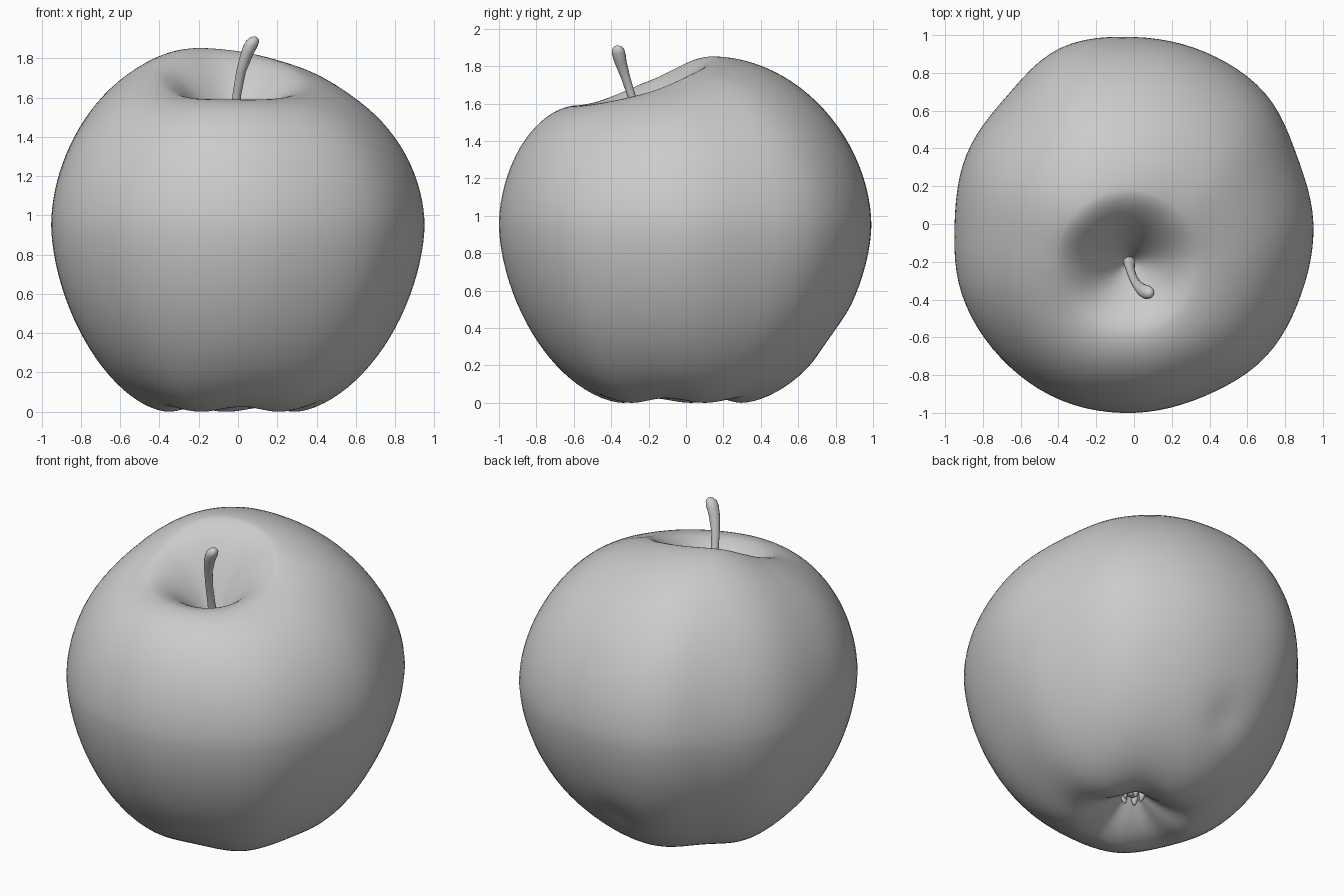
import bpy
import bmesh
from math import sin, cos, pi, exp
from mathutils import Vector

cube = bpy.data.objects.get("Cube")
if cube:
    bpy.data.objects.remove(cube, do_unlink=True)

grey = bpy.data.materials.new("light grey")
grey.use_nodes = True
colour = (0.6, 0.6, 0.6, 1)
grey.diffuse_color = colour
grey.node_tree.nodes["Principled BSDF"].inputs["Base Color"].default_value = colour


def cyclic(values, angle):
    """Smooth closed interpolation of evenly spaced values round a circle."""
    n = len(values)
    x = angle / (2 * pi) * n
    i = int(x)
    f = x - i
    a, b, c, d = (values[(i + k) % n] for k in (-1, 0, 1, 2))
    return b + f * ((c - a) + f * ((2 * a - 5 * b + 4 * c - d) + f * (3 * (b - c) + d - a))) / 2


def loft(name, rings, first, last):
    """Skin rings of points and close both ends with a fan."""
    bm = bmesh.new()
    loops = [[bm.verts.new(p) for p in ring] for ring in rings]
    n = len(loops[0])
    for low, high in zip(loops, loops[1:]):
        for i in range(n):
            j = (i + 1) % n
            bm.faces.new((low[i], low[j], high[j], high[i]))
    for loop, tip in ((loops[0], first), (loops[-1], last)):
        pole = bm.verts.new(tip)
        for i in range(n):
            bm.faces.new((loop[i], loop[(i + 1) % n], pole))
    bmesh.ops.recalc_face_normals(bm, faces=bm.faces)
    for face in bm.faces:
        face.smooth = True
    mesh = bpy.data.meshes.new(name)
    bm.to_mesh(mesh)
    bm.free()
    mesh.materials.append(grey)
    obj = bpy.data.objects.new(name, mesh)
    bpy.context.collection.objects.link(obj)
    return obj


def tube(name, path, sides=16):
    """Round stalk through (x, y, z, radius) points."""
    rings = [[Vector((x + r * cos(2 * pi * k / sides), y + r * sin(2 * pi * k / sides), z))
              for k in range(sides)] for x, y, z, r in path]
    return loft(name, rings, Vector(path[0][:3]), Vector(path[-1][:3]))


# Lopsided waist outline and shoulder heights, counter-clockwise from +x
waist = [.95, .935, .98, .985, .99, 1.01, .955, .96, .95, .985, 1, 1.01, 1, .985, .99, .96]
shoulder = [1.66, 1.77, 1.84, 1.84, 1.72, 1.61, 1.59, 1.6]
waist_z = .95
top_pit = Vector((-.03, -.2, 1.28))
base_pit = Vector((-.02, -.04, .22))
dents = [(Vector((.62, -.48, .21)), .05, .015), (Vector((-.05, .79, .33)), .12, .025)]


def flank(angle, t, pit, rim_radius, rim_z, power):
    """Bulging curve from the waist (t=0) to a rim (t=1), then into its pit (t=2)."""
    out = Vector((cos(angle), sin(angle), 0))
    rim = Vector((pit.x, pit.y, 0)) + out * rim_radius
    if t <= 1:
        c, s = cos(t * pi / 2), sin(t * pi / 2)
        p = rim.lerp(out * cyclic(waist, angle), max(c, 0) ** (2 / power))
        p.z = waist_z + (rim_z - waist_z) * s ** (2 / power)
    else:
        u = t - 1
        p = Vector((pit.x, pit.y, 0)).lerp(rim, 1 - u)
        p.z = rim_z + (pit.z - rim_z) * u ** 1.8
    for spot, size, depth in dents:
        p -= out * depth * exp(-((p - spot).length / size) ** 2)
    return p


# Fruit body, from the lower pit up over the waist to the upper pit
segments, steps = 96, 24
angles = [2 * pi * k / segments for k in range(segments)]
rings = []
for i in range(2 * steps - 1, 0, -1):
    rings.append([flank(a, i / steps, base_pit, .34, .012 + .012 * cos(5 * a + 1), 1.72)
                  for a in angles])
for i in range(2 * steps):
    rings.append([flank(a, i / steps, top_pit, .38, cyclic(shoulder, a), 1.87)
                  for a in angles])
loft("fruit_body", rings, base_pit, top_pit)

# Stem, flared at the root and swollen at the tip
tube("stem", [(-.03, -.19, 1.27, .06), (-.025, -.2, 1.33, .032), (-.02, -.24, 1.48, .023),
              (-.005, -.285, 1.62, .022), (.015, -.32, 1.73, .025), (.045, -.35, 1.82, .033),
              (.065, -.36, 1.865, .037), (.075, -.363, 1.89, .033), (.08, -.364, 1.905, .02),
              (.082, -.365, 1.91, .008)])

# Dried blossom end hanging in the lower pit
tube("blossom_core", [(-.02, -.04, .25, .06), (-.02, -.04, .17, .045), (-.02, -.04, .15, .02)])
for k in range(5):
    a = 2 * pi * k / 5
    x, y = cos(a), sin(a)
    tube("blossom_sepal_" + str(k + 1),
         [(-.02 + x * d, -.04 + y * d, z, r)
          for d, z, r in ((.04, .22, .03), (.06, .16, .022), (.05, .12, .008))], 8)
